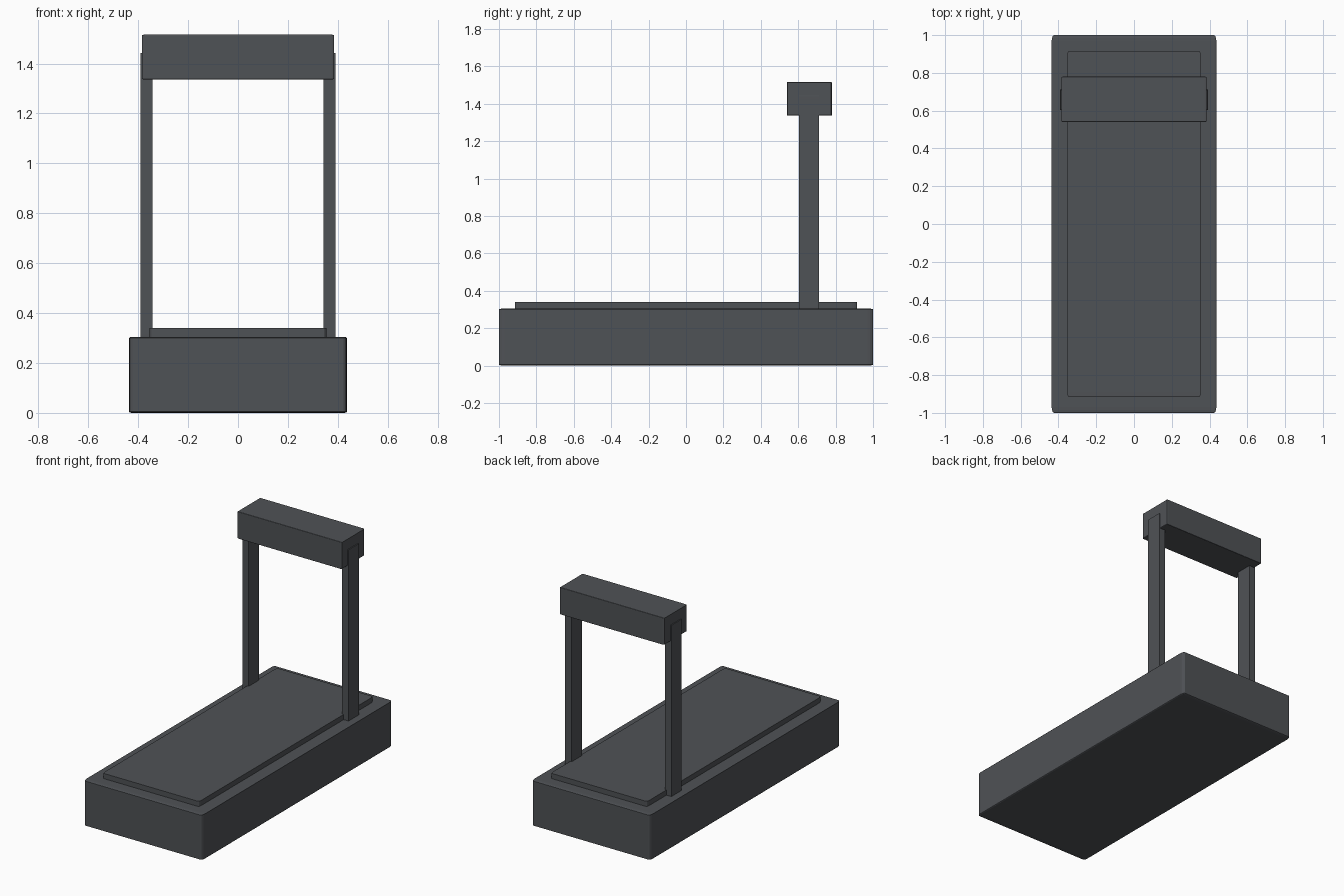
import bpy
import bmesh
from mathutils import Matrix, Vector

cube = bpy.data.objects.get("Cube")
if cube:
    bpy.data.objects.remove(cube, do_unlink=True)

# Single dark grey finish
grey = bpy.data.materials.new("dark_grey")
grey.use_nodes = True
colour = (0.078, 0.084, 0.092, 1)
grey.diffuse_color = colour
shader = next(n for n in grey.node_tree.nodes if n.type == "BSDF_PRINCIPLED")
shader.inputs["Base Color"].default_value = colour
shader.inputs["Roughness"].default_value = 0.6


def rounded_box(name, low, high):
    """Unit cube with softened edges, stretched between two corners."""
    low, high = Vector(low), Vector(high)
    bm = bmesh.new()
    bmesh.ops.create_cube(bm, size=1)
    bmesh.ops.bevel(bm, geom=bm.edges[:], offset=0.015, segments=3,
                    profile=0.5, affect="EDGES")
    bm.transform(Matrix.Translation((low + high) / 2)
                 @ Matrix.Diagonal(high - low).to_4x4())
    mesh = bpy.data.meshes.new(name)
    bm.to_mesh(mesh)
    bm.free()
    mesh.materials.append(grey)
    obj = bpy.data.objects.new(name, mesh)
    bpy.context.collection.objects.link(obj)
    return obj


# Deck and running surface
rounded_box("base_deck", (-0.436, -1, 0), (0.436, 1, 0.305))
rounded_box("running_belt", (-0.355, -0.915, 0.304), (0.355, 0.915, 0.34))

# Uprights on both sides
for side, x in (("left", 0.367), ("right", -0.367)):
    rounded_box(side + "_upright", (x - 0.024, 0.603, 0.297),
                (x + 0.024, 0.712, 1.443))

# Console bar across the top
rounded_box("console", (-0.384, 0.54, 1.336), (0.384, 0.78, 1.516))
